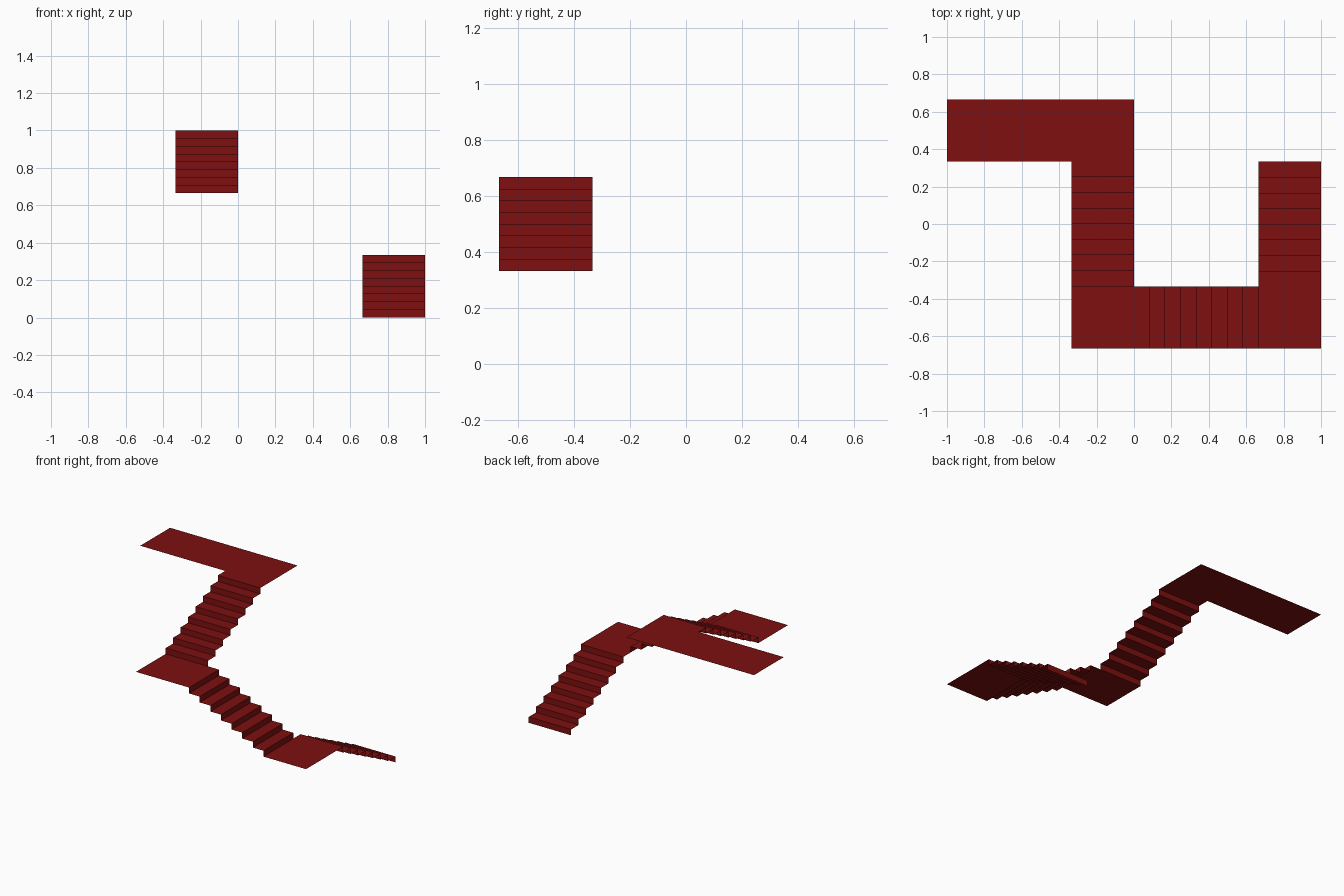
import bpy, bmesh
from mathutils import Vector

if "Cube" in bpy.data.objects:
    bpy.data.objects.remove(bpy.data.objects["Cube"])

T = 1 / 3          # flight width and rise per flight
STEPS = 8

red = bpy.data.materials.new("dark_red")
red.diffuse_color = (0.21, 0.005, 0.005, 1)
red.use_nodes = True
red.node_tree.nodes["Principled BSDF"].inputs["Base Color"].default_value = red.diffuse_color


def strip(name, path, right):
    """Sweep a path sideways by a width vector into an open sheet."""
    bm = bmesh.new()
    rows = [(bm.verts.new(p), bm.verts.new(p + right)) for p in path]
    for (al, ar), (bl, br) in zip(rows, rows[1:]):
        bm.faces.new((al, ar, br, bl))
    mesh = bpy.data.meshes.new(name)
    bm.to_mesh(mesh)
    bm.free()
    mesh.materials.append(red)
    obj = bpy.data.objects.new(name, mesh)
    bpy.context.collection.objects.link(obj)


def flight(name, start, direction):
    """Riser-then-tread zigzag, climbing along direction from its left corner."""
    d, up = Vector(direction), Vector((0, 0, 1))
    p = Vector(start)
    path = [p.copy()]
    for _ in range(STEPS):
        p = p + up * (T / STEPS)
        path.append(p)
        p = p + d * (2 * T / STEPS)
        path.append(p)
    strip(name, path, d.cross(up) * T)


def landing(name, x0, x1, y0, y1, z):
    strip(name, [Vector((x0, y0, z)), Vector((x0, y1, z))], Vector((x1 - x0, 0, 0)))


# Three flights turning at each landing
flight("lower_flight", (1, T, 0), (0, -1, 0))
flight("middle_flight", (2 * T, -2 * T, T), (-1, 0, 0))
flight("upper_flight", (-T, -T, 2 * T), (0, 1, 0))

# Flat landings
landing("lower_landing", 2 * T, 1, -2 * T, -T, T)
landing("middle_landing", -T, 0, -2 * T, -T, 2 * T)
landing("top_landing", -1, 0, T, 2 * T, 1)
